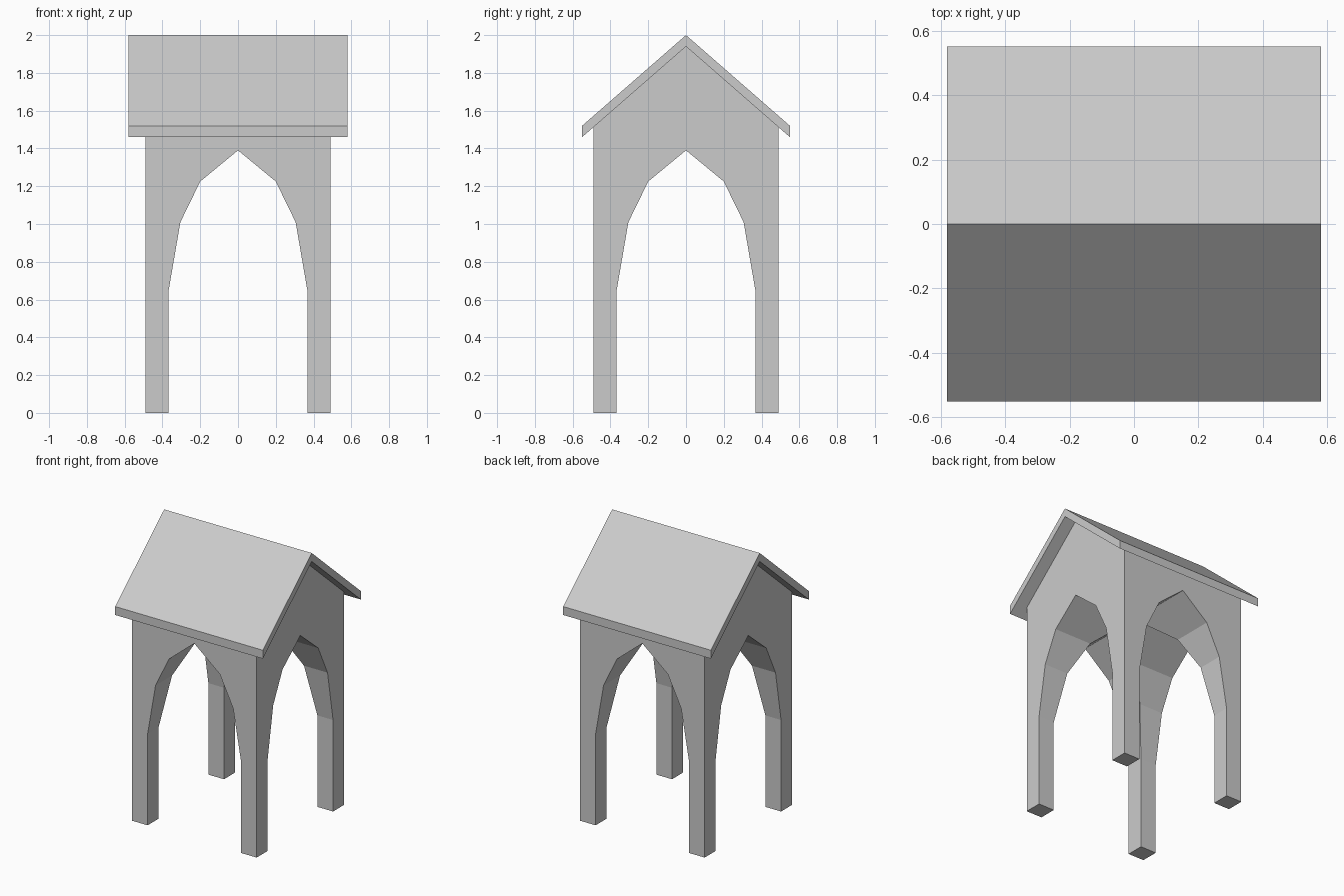
import bpy
import bmesh
from mathutils import Matrix
from math import pi

if "Cube" in bpy.data.objects:
    bpy.data.objects.remove(bpy.data.objects["Cube"], do_unlink=True)

# Single stone colour
stone = bpy.data.materials.new("light_grey_stone")
stone.use_nodes = True
colour = (0.6, 0.6, 0.6, 1)
stone.diffuse_color = colour
stone.node_tree.nodes["Principled BSDF"].inputs["Base Color"].default_value = colour


def mirrored(half):
    """Complete an outline whose first point lies on the centre line."""
    return half + [(-y, z) for y, z in reversed(half) if y > 0]


def prism(name, outline, half_length, turn=0):
    """Extrude a (y, z) outline along x, then turn it about z."""
    bm = bmesh.new()
    face = bm.faces.new([bm.verts.new((-half_length, y, z)) for y, z in outline])
    grown = bmesh.ops.extrude_face_region(bm, geom=[face])["geom"]
    tip = [v for v in grown if isinstance(v, bmesh.types.BMVert)]
    bmesh.ops.translate(bm, verts=tip, vec=(2 * half_length, 0, 0))
    bmesh.ops.recalc_face_normals(bm, faces=bm.faces)
    bm.transform(Matrix.Rotation(turn, 4, "Z"))
    mesh = bpy.data.meshes.new(name)
    bm.to_mesh(mesh)
    bm.free()
    mesh.materials.append(stone)
    obj = bpy.data.objects.new(name, mesh)
    bpy.context.collection.objects.link(obj)
    return obj


# Roof: folded slab with plumb-cut eaves
eave, ridge, thick = (0.55, 1.46), 1.94, 0.06
prism("roof", [(0, ridge + thick), (eave[0], eave[1] + thick), eave,
               (0, ridge), (-eave[0], eave[1]), (-eave[0], eave[1] + thick)], 0.58)

# Gabled body that meets the underside of the roof
side = 0.49
wall_top = ridge - side * (ridge - eave[1]) / eave[0]
body = prism("arched_body", mirrored([(0, ridge), (side, wall_top), (side, 0)]), side)

# Two crossing pointed tunnels leave four legs and a groin vault
arch = mirrored([(0, 1.39), (0.2, 1.225), (0.305, 1.01), (0.367, 0.65), (0.367, -0.1)])
bpy.context.view_layer.objects.active = body
for name, turn in (("side_tunnel", 0), ("front_tunnel", pi / 2)):
    cutter = prism(name, arch, 0.8, turn)
    cutter.hide_render = True
    cut = body.modifiers.new(name, "BOOLEAN")
    cut.operation = "DIFFERENCE"
    cut.solver = "EXACT"
    cut.object = cutter
    bpy.ops.object.modifier_apply(modifier=cut.name)
    bpy.data.objects.remove(cutter, do_unlink=True)
